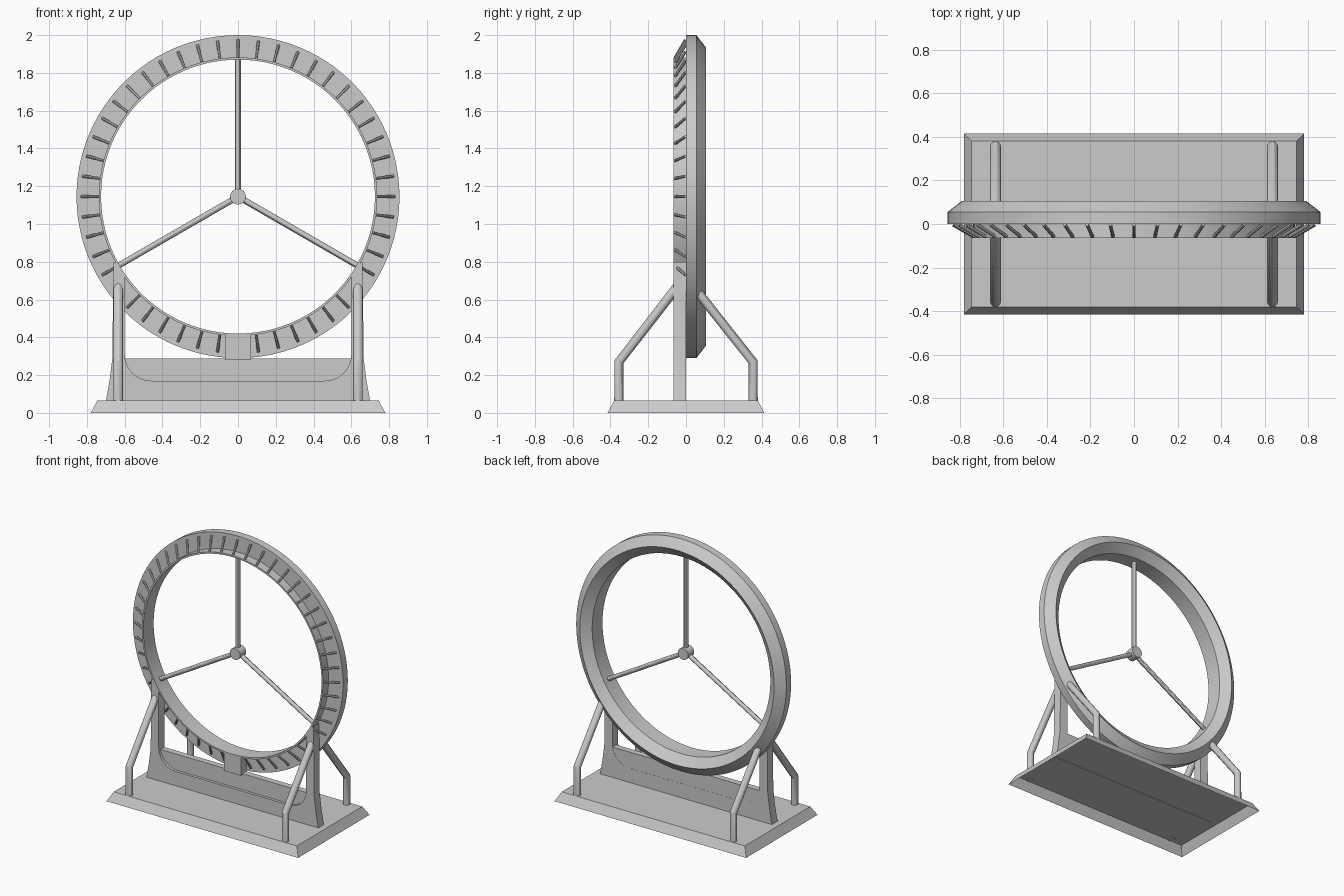
import bpy, bmesh
from math import sin, cos, pi, radians
from mathutils import Vector

cube = bpy.data.objects.get("Cube")
if cube:
    bpy.data.objects.remove(cube, do_unlink=True)

HUB = Vector((0, 0, 1.145))   # wheel centre
FRONT = -0.065                # front plane of the stand

grey = bpy.data.materials.new("light_grey")
grey.use_nodes = True
grey.diffuse_color = (0.6, 0.6, 0.6, 1)
grey.node_tree.nodes["Principled BSDF"].inputs["Base Color"].default_value = (0.6, 0.6, 0.6, 1)


def finish(obj, smooth=False):
    obj.data.materials.clear()
    obj.data.materials.append(grey)
    if smooth:
        bpy.ops.object.select_all(action='DESELECT')
        obj.select_set(True)
        bpy.context.view_layer.objects.active = obj
        bpy.ops.object.shade_smooth_by_angle(angle=radians(30))
    return obj


def from_bmesh(name, bm, smooth=False):
    bmesh.ops.recalc_face_normals(bm, faces=bm.faces)
    mesh = bpy.data.meshes.new(name)
    bm.to_mesh(mesh)
    bm.free()
    obj = bpy.data.objects.new(name, mesh)
    bpy.context.collection.objects.link(obj)
    return finish(obj, smooth)


def radial(angle, r, y):
    return HUB + Vector((r * cos(angle), y, r * sin(angle)))


def lathe(name, profile, steps):
    """Spin a closed (radius, y) profile about the wheel axle."""
    bm = bmesh.new()
    rings = [[bm.verts.new(radial(2 * pi * i / steps, r, y)) for r, y in profile]
             for i in range(steps)]
    n = len(profile)
    for i in range(steps):
        a, b = rings[i], rings[(i + 1) % steps]
        for j in range(n):
            k = (j + 1) % n
            bm.faces.new((a[j], a[k], b[k], b[j]))
    return from_bmesh(name, bm, True)


def plate(name, outline, y0, y1):
    """Extrude an (x, z) outline along y."""
    bm = bmesh.new()
    face = bm.faces.new([bm.verts.new((x, y0, z)) for x, z in outline])
    out = bmesh.ops.extrude_face_region(bm, geom=[face])
    moved = [v for v in out["geom"] if isinstance(v, bmesh.types.BMVert)]
    bmesh.ops.translate(bm, verts=moved, vec=(0, y1 - y0, 0))
    return from_bmesh(name, bm, True)


def tubes(name, paths, radius, resolution=4):
    """Round rods along straight-segment paths."""
    curve = bpy.data.curves.new(name, 'CURVE')
    curve.dimensions = '3D'
    curve.bevel_depth = radius
    curve.bevel_resolution = resolution
    curve.use_fill_caps = True
    for path in paths:
        spline = curve.splines.new('POLY')
        spline.points.add(len(path) - 1)
        for point, co in zip(spline.points, path):
            point.co = (*co, 1)
    obj = bpy.data.objects.new(name, curve)
    bpy.context.collection.objects.link(obj)
    bpy.ops.object.select_all(action='DESELECT')
    obj.select_set(True)
    bpy.context.view_layer.objects.active = obj
    bpy.ops.object.convert(target='MESH')
    return finish(bpy.context.view_layer.objects.active, True)


# Base: shallow frustum, hollow underneath
bm = bmesh.new()
low, high = [[bm.verts.new((sx * x, sy * y, z))
              for sx, sy in ((-1, -1), (1, -1), (1, 1), (-1, 1))]
             for x, y, z in ((0.78, 0.415, 0), (0.745, 0.38, 0.065))]
bm.faces.new(high)
for i in range(4):
    j = (i + 1) % 4
    bm.faces.new((low[i], low[j], high[j], high[i]))
from_bmesh("base", bm)

# Wheel: wide rim with a ridged back and a thin lip reaching forward
lathe("wheel_rim", [(0.855, 0), (0.855, 0.055), (0.79, 0.105), (0.725, 0.055),
                    (0.725, FRONT), (0.737, FRONT), (0.737, 0)], 96)

# Slanted rungs around the front, left out where the stand holds the wheel
rungs = []
for i in range(48):
    deg = i * 7.5
    if deg not in (217.5, 270, 322.5):
        a = radians(deg)
        rungs.append([radial(a, 0.735, -0.058), radial(a, 0.83, -0.003)])
tubes("rungs", rungs, 0.008, 2)

# Spokes and hub
tubes("spokes", [[radial(radians(d), r, 0) for r in (0, 0.73)] for d in (90, 210, 330)], 0.016)
tubes("hub", [[HUB + Vector((0, y, 0)) for y in (-0.035, 0.035)]], 0.042, 6)

# Stand: two uprights joined by a sill with rounded inner corners
half = [(0.70, 0.06), (0.68, 0.17), (0.665, 0.29), (0.66, 0.80), (0.635, 0.785), (0.60, 0.72)]
for i in range(9):
    a = -pi / 2 * i / 8
    half.append((0.46 + 0.14 * cos(a), 0.31 + 0.14 * sin(a)))
plate("stand", half + [(-x, z) for x, z in reversed(half)], FRONT, 0)


def block(name, w, z0, z1, y0, y1):
    plate(name, [(-w, z0), (w, z0), (w, z1), (-w, z1)], y0, y1)


block("stand_panel", 0.61, 0.12, 0.288, -0.045, -0.001)
block("centre_post", 0.068, 0.28, 0.415, FRONT, 0)

# Bent braces at both sides, front and back
braces = []
for x in (-0.635, 0.635):
    braces.append([(x, -0.355, 0.06), (x, -0.355, 0.27), (x, -0.045, 0.67)])
    braces.append([(x, 0.355, 0.06), (x, 0.355, 0.27), (x, 0.05, 0.655)])
tubes("braces", braces, 0.025)
